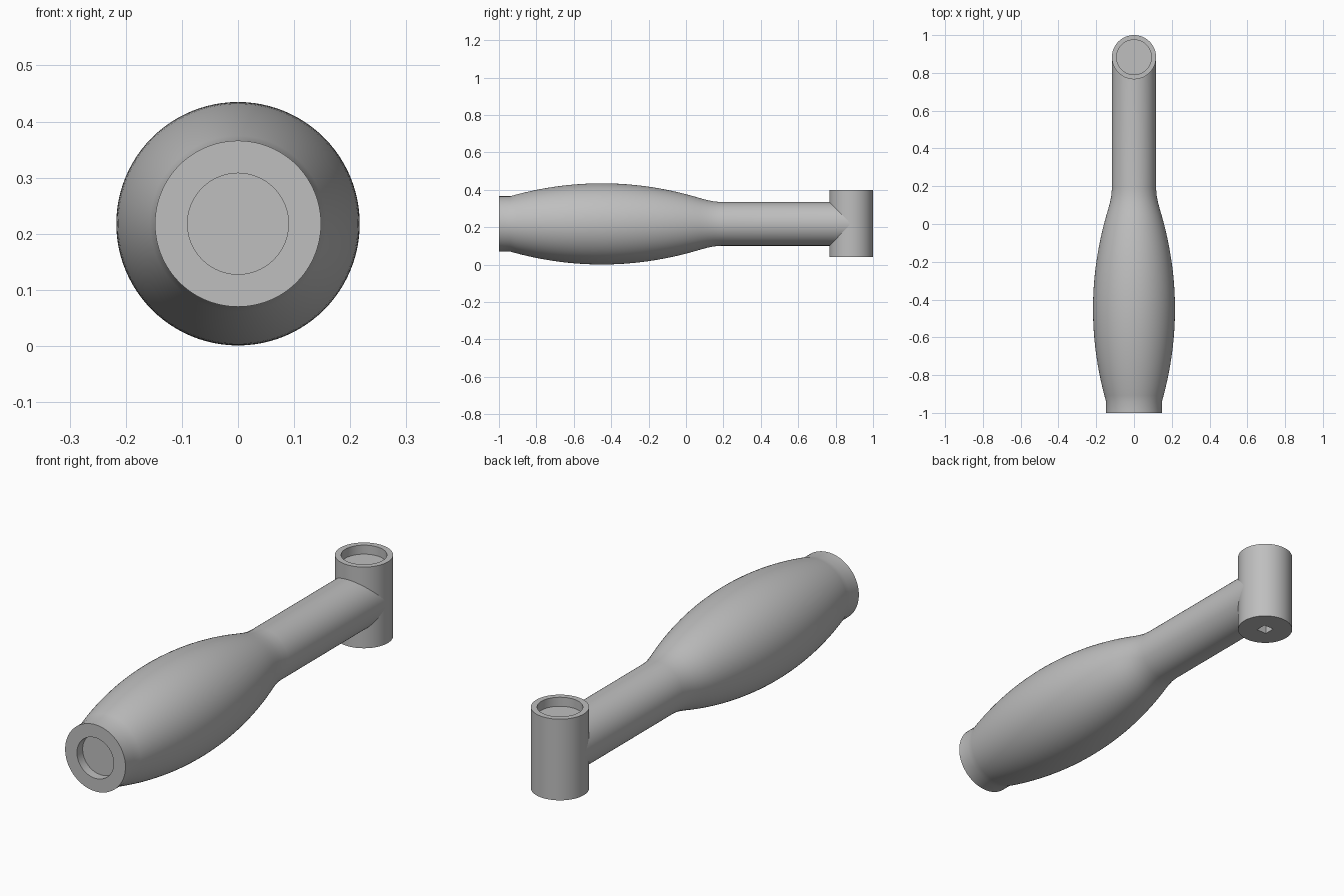
import bpy, bmesh, math
from mathutils import Matrix, Vector

cube = bpy.data.objects.get("Cube")
if cube:
    bpy.data.objects.remove(cube, do_unlink=True)

AXIS_Z = 0.218
HEAD_Y = 0.883
HEAD_R = 0.117

grey = bpy.data.materials.new("plain_grey")
grey.use_nodes = True
colour = (0.52, 0.52, 0.52, 1)
grey.diffuse_color = colour
grey.node_tree.nodes["Principled BSDF"].inputs["Base Color"].default_value = colour


def lathe(name, profile, matrix, segments=96):
    """Spin (radius, height) points about local z; zero radius closes an end."""
    bm = bmesh.new()
    verts = [bm.verts.new((r, 0, h)) for r, h in profile]
    edges = [bm.edges.new(pair) for pair in zip(verts, verts[1:])]
    bmesh.ops.spin(bm, geom=verts + edges, cent=(0, 0, 0), axis=(0, 0, 1),
                   angle=math.tau, steps=segments, use_duplicate=False)
    bmesh.ops.remove_doubles(bm, verts=bm.verts, dist=1e-5)
    bmesh.ops.recalc_face_normals(bm, faces=bm.faces)
    mesh = bpy.data.meshes.new(name)
    bm.to_mesh(mesh)
    bm.free()
    mesh.transform(matrix)
    mesh.materials.append(grey)
    obj = bpy.data.objects.new(name, mesh)
    bpy.context.collection.objects.link(obj)
    return obj


def smooth(obj):
    bpy.ops.object.select_all(action='DESELECT')
    obj.select_set(True)
    bpy.context.view_layer.objects.active = obj
    bpy.ops.object.shade_smooth_by_angle(angle=math.radians(25))


# Grip: recessed end, short collar, barrel swell, then blend into the shaft
def barrel(y):
    return 0.217 - 0.069 * ((y + 0.45) / 0.49) ** 2


steps = 32
swell = [-0.94 + 1.02 * i / steps for i in range(steps + 1)]
profile = [(0, -0.96), (0.09, -0.96), (0.09, -1), (0.148, -1)]
profile += [(barrel(y), y) for y in swell]
profile += [(0.127, 0.115), (0.12, 0.15), (0.1168, 0.19), (0.1168, HEAD_Y), (0, HEAD_Y)]
along_y = Matrix.Translation((0, 0, AXIS_Z)) @ Matrix.Rotation(-math.pi / 2, 4, 'X')
smooth(lathe("grip_and_shaft", profile, along_y))

# Head: upright cylinder with a round recess in the top
head = lathe("socket_head",
             [(0, 0.04), (HEAD_R, 0.04), (HEAD_R, 0.4), (0.092, 0.4), (0.092, 0.36), (0, 0.36)],
             Matrix.Translation((0, HEAD_Y, 0)))

# Square drive hole in the underside of the head
bpy.ops.mesh.primitive_cube_add(size=1, location=(0, HEAD_Y, 0.06))
cutter = bpy.context.object
cutter.name = "square_hole_cutter"
cutter.scale = (0.05, 0.05, 0.07)
cutter.data.materials.append(grey)
cutter.hide_render = True
cutter.hide_set(True)
hole = head.modifiers.new("square_hole", 'BOOLEAN')
hole.operation = 'DIFFERENCE'
hole.solver = 'EXACT'
hole.object = cutter
smooth(head)
